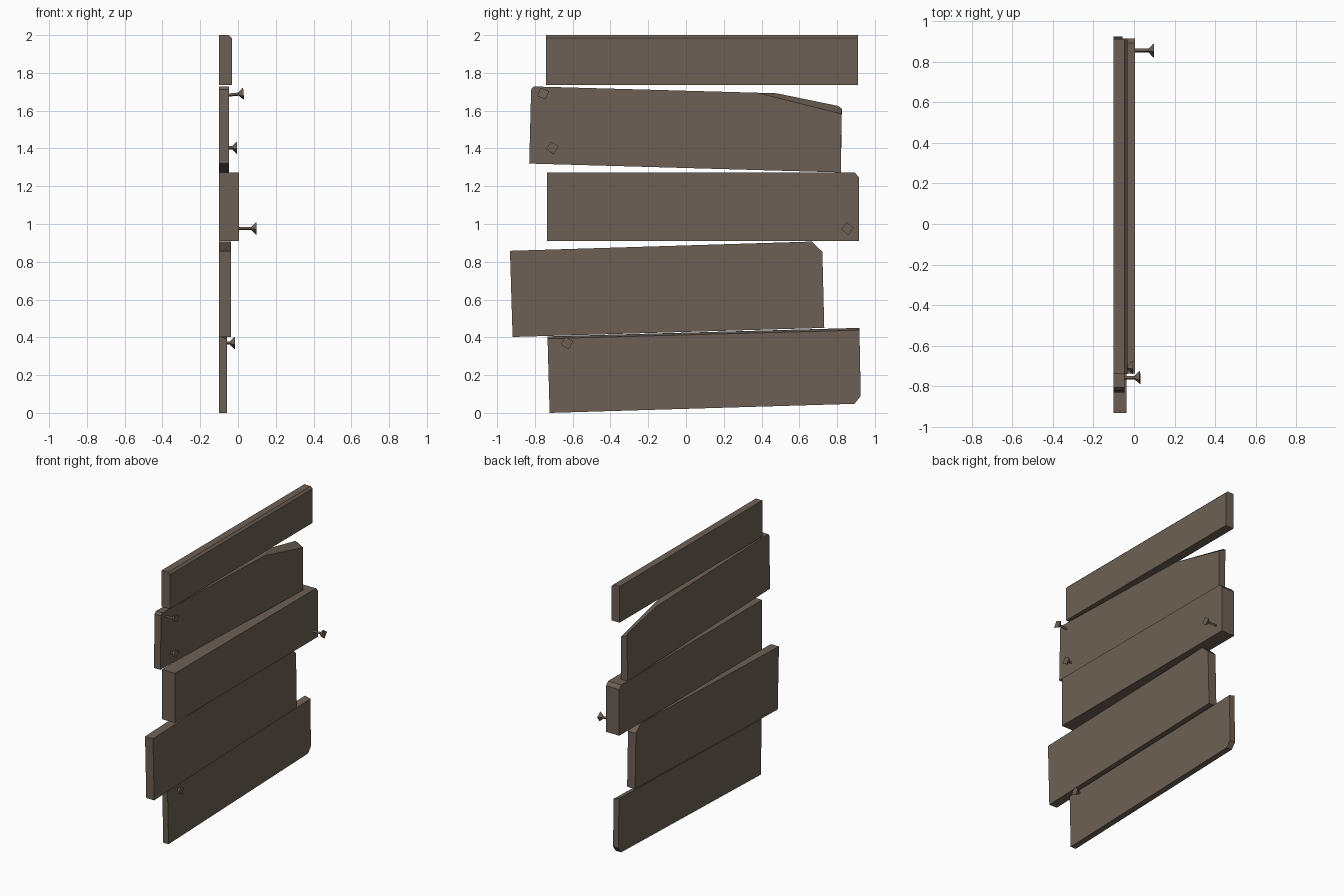
import bpy, bmesh, math
from mathutils import Matrix

cube = bpy.data.objects.get("Cube")
if cube:
    bpy.data.objects.remove(cube)

BACK = -0.1  # all planks share one flat back plane

wood = bpy.data.materials.new("weathered_brown")
wood.use_nodes = True
colour = (0.155, 0.118, 0.09, 1)
wood.diffuse_color = colour
wood.node_tree.nodes["Principled BSDF"].inputs["Base Color"].default_value = colour


def finish(name, bm):
    bmesh.ops.recalc_face_normals(bm, faces=bm.faces)
    mesh = bpy.data.meshes.new(name)
    bm.to_mesh(mesh)
    bm.free()
    mesh.materials.append(wood)
    obj = bpy.data.objects.new(name, mesh)
    bpy.context.collection.objects.link(obj)
    return obj


def plank(name, front_x, outline, changed=None):
    """Board from a (y, z) outline; changed moves some corners on the front face."""
    changed = changed or {}
    bm = bmesh.new()
    back = [bm.verts.new((BACK, y, z)) for y, z in outline]
    front = [bm.verts.new((front_x, *changed.get(i, p))) for i, p in enumerate(outline)]
    bm.faces.new(back)
    bm.faces.new(front)
    for i in range(len(outline)):
        j = (i + 1) % len(outline)
        bm.faces.new((back[i], back[j], front[j], front[i]))
    return finish(name, bm)


def nail(name, start, tip, y, z, tilt=0.0, turn=0.2):
    """Four-sided nail pointing along +x with a flared flat head."""
    bm = bmesh.new()
    length = tip - start
    rings = []
    for x, r in ((-0.02, 0.009), (length - 0.027, 0.009), (length - 0.006, 0.031), (length, 0.034)):
        rings.append([bm.verts.new((x, r * math.cos(turn + k * math.pi / 2),
                                    r * math.sin(turn + k * math.pi / 2))) for k in range(4)])
    bm.faces.new(rings[0])
    bm.faces.new(rings[-1])
    for a, b in zip(rings, rings[1:]):
        for k in range(4):
            bm.faces.new((a[k], a[(k + 1) % 4], b[(k + 1) % 4], b[k]))
    obj = finish(name, bm)
    obj.matrix_world = Matrix.Translation((start, y, z)) @ Matrix.Rotation(-tilt, 4, 'Y')
    return obj


# Top plank, front top edge chamfered along its length
top = plank("top_plank", -0.033, [(-0.74, 1.735), (0.91, 1.735), (0.91, 2.0), (-0.74, 2.0)])
bm = bmesh.new()
bm.from_mesh(top.data)
edge = [e for e in bm.edges if all(v.co.z > 1.99 and v.co.x > -0.05 for v in e.verts)]
bmesh.ops.bevel(bm, geom=edge, offset=0.015, segments=1, affect='EDGES')
bm.to_mesh(top.data)
bm.free()

# Upper plank with a slanted broken corner
plank("upper_plank", -0.048,
      [(-0.83, 1.32), (0.82, 1.273), (0.825, 1.61), (0.805, 1.625),
       (0.48, 1.692), (-0.807, 1.728), (-0.82, 1.712)],
      {2: (0.823, 1.583), 3: (0.80, 1.589), 4: (0.375, 1.695)})

# Thick middle plank
plank("middle_plank", 0.006,
      [(-0.737, 0.91), (0.915, 0.91), (0.915, 1.248), (0.893, 1.273), (-0.737, 1.273)])

# Lower plank with a cut corner
plank("lower_plank", -0.036,
      [(-0.918, 0.402), (0.732, 0.45), (0.722, 0.853), (0.665, 0.907), (-0.932, 0.858)])

# Bottom plank with a cut corner and a slightly worn top edge
plank("bottom_plank", -0.057,
      [(-0.722, 0.0), (0.892, 0.048), (0.925, 0.09), (0.918, 0.45), (-0.733, 0.405)],
      {3: (0.918, 0.438), 4: (-0.733, 0.393)})

# Protruding nails
nail("upper_nail", -0.048, 0.03, -0.757, 1.683, tilt=0.09, turn=0.4)
nail("upper_small_nail", -0.048, -0.004, -0.708, 1.403, turn=0.7 - 0.5)
nail("middle_nail", 0.006, 0.098, 0.855, 0.976, turn=0.15)
nail("bottom_nail", -0.057, -0.016, -0.63, 0.37, turn=0.25)
